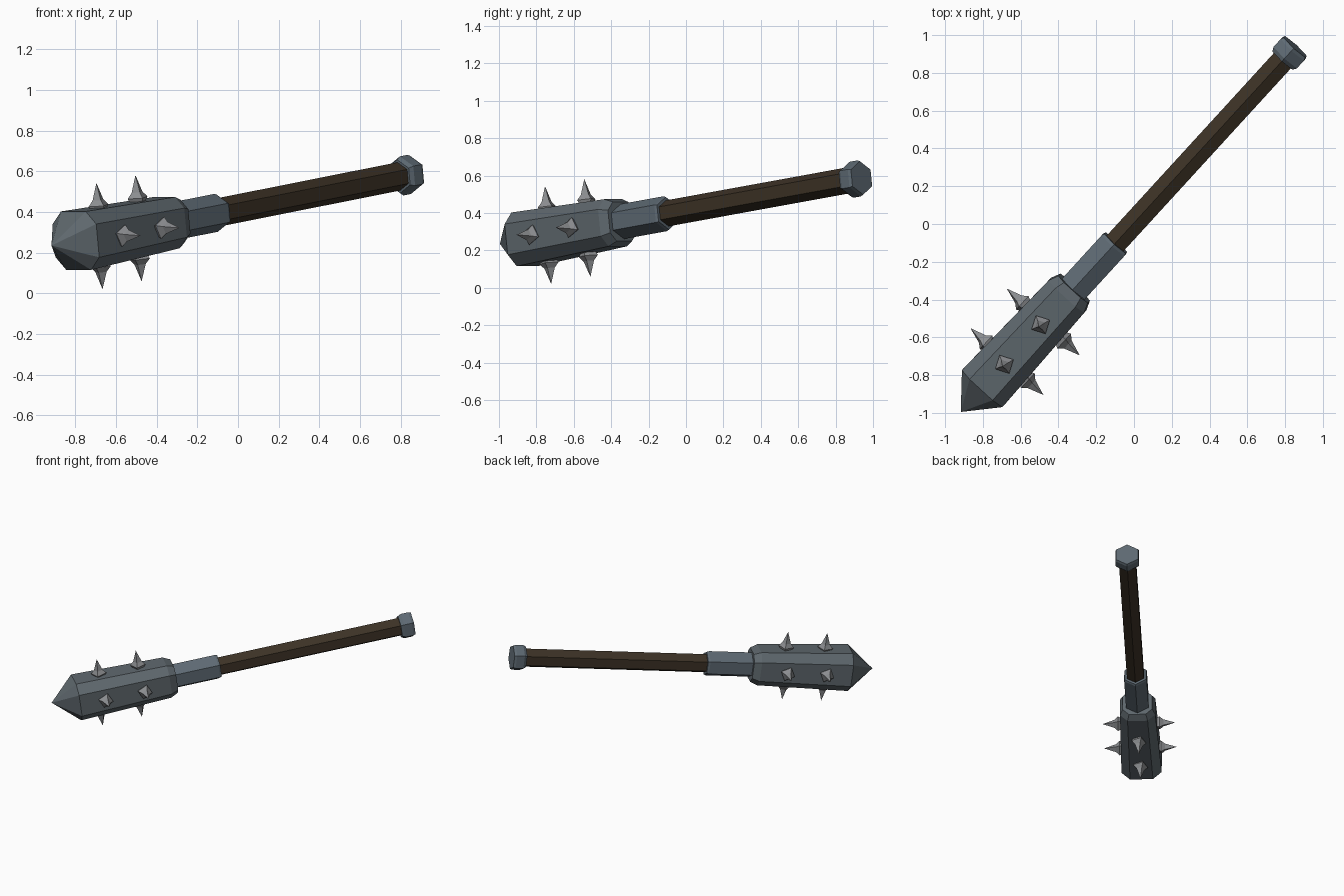
import bpy, math
from mathutils import Vector, Matrix

if "Cube" in bpy.data.objects:
    bpy.data.objects.remove(bpy.data.objects["Cube"])


def material(name, col):
    m = bpy.data.materials.new(name)
    m.diffuse_color = (*col, 1)
    m.use_nodes = True
    m.node_tree.nodes["Principled BSDF"].inputs["Base Color"].default_value = m.diffuse_color
    return m


head_mat = material("dark_steel", (0.112, 0.136, 0.152))
fitting_mat = material("blue_steel", (0.112, 0.144, 0.172))
spike_mat = material("light_steel", (0.26, 0.268, 0.28))
wood_mat = material("dark_wood", (0.046, 0.032, 0.019))

# Club frame: local x = sideways, y = club up, z = along the shaft from the tip
tip = Vector((-0.917, -0.995, 0.235))
axis = Vector((1.769, 1.932, 0.352)).normalized()
side = axis.cross(Vector((0, 0, 1))).normalized()
up = side.cross(axis)
frame = Matrix.Translation(tip) @ Matrix((side, up, axis)).transposed().to_4x4()
# keep the frame right-handed
frame = Matrix(((side.x, up.x, -axis.x, tip.x),
                (side.y, up.y, -axis.y, tip.y),
                (side.z, up.z, -axis.z, tip.z),
                (0, 0, 0, 1)))


def loft(name, shape, rings, mat, local=Matrix()):
    """Stack scaled copies of a 2D outline; rings are (distance, size)."""
    n = len(shape)
    verts, faces, prev = [], [], None
    for d, r in rings:
        start = len(verts)
        if r == 0:
            verts.append((0, 0, -d))
            ring = [start] * n
        else:
            verts += [(x * r, y * r, -d) for x, y in shape]
            ring = list(range(start, start + n))
        if prev is None:
            if r:
                faces.append(ring)
        else:
            for i in range(n):
                j = (i + 1) % n
                quad = [prev[i], ring[i], ring[j], prev[j]]
                faces.append(list(dict.fromkeys(quad)))
        prev = ring
    if rings[-1][1]:
        faces.append(prev[::-1])
    me = bpy.data.meshes.new(name)
    me.from_pydata(verts, [], faces)
    me.transform(frame @ local)
    me.materials.append(mat)
    me.update()
    ob = bpy.data.objects.new(name, me)
    bpy.context.collection.objects.link(ob)
    return ob


def ngon(n, start):
    return [(math.cos(math.radians(start) + math.tau * i / n),
             math.sin(math.radians(start) + math.tau * i / n)) for i in range(n)]


hexagon = ngon(6, 90)
f = 0.57   # flat part of the chamfered square
octagon = [(1, -f), (1, f), (f, 1), (-f, 1), (-1, f), (-1, -f), (-f, -1), (f, -1)]

# Head, sleeve, grip and end cap along the shaft
loft("head", octagon, [(0, 0), (0.18, 0.145), (0.845, 0.127), (0.896, 0.106)], head_mat)
loft("sleeve", hexagon, [(0.86, 0.094), (1.21, 0.094), (1.225, 0.088)], fitting_mat)
loft("grip", hexagon, [(1.2, 0.07), (2.58, 0.07)], wood_mat)
loft("end_cap", hexagon, [(2.55, 0.083), (2.572, 0.097), (2.628, 0.097), (2.645, 0.09)], fitting_mat)

# Two flared spikes on each of the four flat sides
square = ngon(4, 20)
for k, label in enumerate(("top", "left", "bottom", "right")):
    shift = -0.025 if label == "bottom" else 0
    for row, dist in enumerate((0.365, 0.652)):
        out = Matrix.Rotation(math.radians(90 * k), 4, 'Z') @ Matrix.Rotation(math.radians(90), 4, 'X')
        place = Matrix.Translation((0, 0, -dist - shift)) @ out
        loft(f"spike_{label}_{row + 1}", square,
             [(0.105, 0.03), (0.15, 0.055), (0.177, 0.03), (0.262, 0)], spike_mat, place)

# Consistent outward normals
import bmesh
for ob in bpy.context.collection.objects:
    bm = bmesh.new()
    bm.from_mesh(ob.data)
    bmesh.ops.recalc_face_normals(bm, faces=bm.faces)
    bm.to_mesh(ob.data)
    bm.free()
